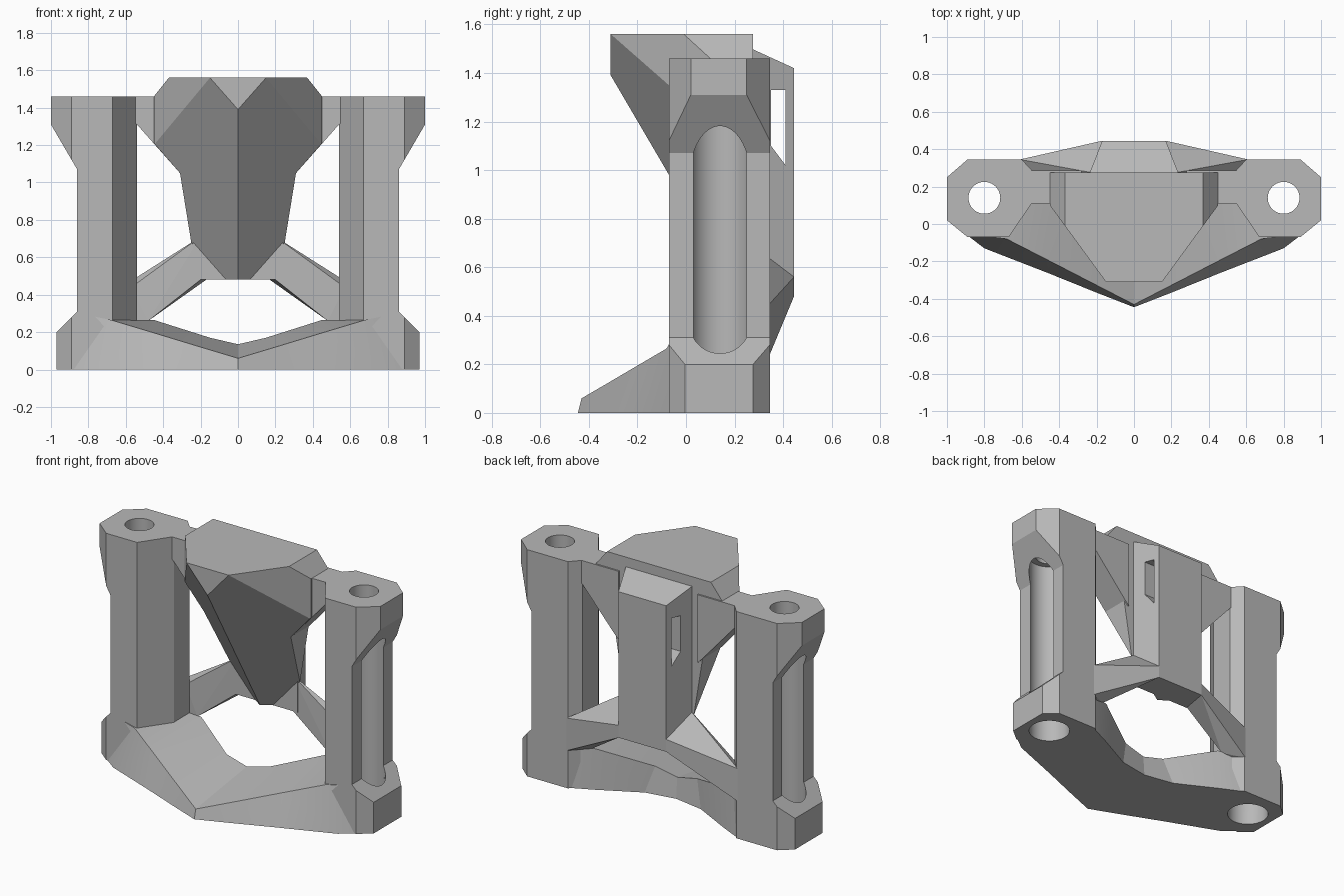
import bpy, bmesh
from mathutils import Vector

old = bpy.data.objects.get("Cube")
if old:
    bpy.data.objects.remove(old, do_unlink=True)

grey = bpy.data.materials.new("plain grey")
grey.use_nodes = True
colour = (0.48, 0.48, 0.48, 1)
grey.diffuse_color = colour
grey.node_tree.nodes["Principled BSDF"].inputs["Base Color"].default_value = colour


def finish(bm, name):
    bmesh.ops.recalc_face_normals(bm, faces=bm.faces)
    mesh = bpy.data.meshes.new(name)
    bm.to_mesh(mesh)
    bm.free()
    mesh.materials.append(grey)
    ob = bpy.data.objects.new(name, mesh)
    bpy.context.collection.objects.link(ob)
    return ob


def prism(points, axis, start, end):
    """Extrude a flat outline along an axis."""
    bm = bmesh.new()

    def place(p, d):
        co = list(p)
        co.insert(axis, d)
        return bm.verts.new(co)

    a = [place(p, start) for p in points]
    b = [place(p, end) for p in points]
    bm.faces.new(a)
    bm.faces.new(b[::-1])
    for i in range(len(a)):
        j = (i + 1) % len(a)
        bm.faces.new((a[i], b[i], b[j], a[j]))
    bmesh.ops.recalc_face_normals(bm, faces=bm.faces)
    return bm


def slice_off(bm, co, outward):
    """Remove everything on the outward side of a plane and cap the cut."""
    geom = bm.verts[:] + bm.edges[:] + bm.faces[:]
    bmesh.ops.bisect_plane(bm, geom=geom, plane_co=co, plane_no=outward, clear_outer=True)
    rim = [e for e in bm.edges if e.is_boundary]
    if rim:
        bmesh.ops.holes_fill(bm, edges=rim, sides=0)


def apply_modifiers(ob):
    bpy.context.view_layer.update()
    graph = bpy.context.evaluated_depsgraph_get()
    mesh = bpy.data.meshes.new_from_object(ob.evaluated_get(graph))
    ob.modifiers.clear()
    ob.data = mesh


def cut(ob, cutters):
    for c in cutters:
        c.hide_render = True
        mod = ob.modifiers.new("cut", 'BOOLEAN')
        mod.operation = 'DIFFERENCE'
        mod.solver = 'EXACT'
        mod.object = c
    apply_modifiers(ob)


def mirror(ob):
    mod = ob.modifiers.new("mirror", 'MIRROR')
    mod.use_mirror_merge = False
    apply_modifiers(ob)


def cylinder(name, radius, low, high):
    bm = bmesh.new()
    bmesh.ops.create_cone(bm, cap_ends=True, segments=64, radius1=radius,
                          radius2=radius, depth=high - low)
    bmesh.ops.translate(bm, verts=bm.verts, vec=(0.8, 0.14, (low + high) / 2))
    return finish(bm, name)


# Cutters: wide bore, narrow top hole, outer recess of the pillar
bore = cylinder("bore_cutter", 0.125, -0.1, 1.24)
top_hole = cylinder("top_hole_cutter", 0.085, 1.1, 1.6)
recess = finish(prism([(0.86, 0.31), (0.97, 0.2), (0.97, -0.1), (1.2, -0.1),
                       (1.2, 1.653), (0.86, 1.07)], 1, -0.6, 0.8), "recess_cutter")

# Side pillars
outline = [(0.54, 0.12), (0.67, -0.07), (0.89, -0.07), (1, 0.02),
           (1, 0.25), (0.89, 0.345), (0.6, 0.345), (0.54, 0.28)]
pillars = finish(prism(outline, 2, 0, 1.46), "side_pillars")
cut(pillars, [recess, bore, top_hole])
mirror(pillars)

# Base: sections from the middle outwards (front low, back low, back top, front top)
sections = [
    [(0, -0.445, 0), (0, 0.1, 0), (0, 0.09, 0.135), (0, -0.43, 0.06)],
    [(0.2, -0.367, 0), (0.2, 0.135, 0), (0.15, 0.1, 0.17), (0.2, -0.327, 0.12)],
    [(0.46, -0.262, 0), (0.46, 0.27, 0), (0.45, 0.27, 0.265), (0.46, -0.193, 0.199)],
    [(0.8, -0.13, 0), (0.62, 0.345, 0), (0.6, 0.3, 0.265), (0.68, -0.08, 0.265)],
    [(0.97, 0, 0), (0.9, 0.3, 0), (0.85, 0.3, 0.3), (0.85, -0.06, 0.3)],
]
bm = bmesh.new()
rings = [[bm.verts.new(p) for p in s] for s in sections]
for a, b in zip(rings, rings[1:]):
    for i in range(4):
        j = (i + 1) % 4
        bm.faces.new((a[i], a[j], b[j], b[i]))
bm.faces.new(rings[0])
bm.faces.new(rings[-1])
base = finish(bm, "base")
cut(base, [bore])
mirror(base)

# Keel planes under the central body and its steep upper cheeks
keel_point = Vector((0, -0.31, 1.39))


def keel(bm, side):
    slice_off(bm, keel_point, Vector((0.0697 * side, -0.105, -0.0615)))


half = [(0.25, 0.48), (0.25, 0.68), (0.31, 1.05), (0.45, 1.21), (0.45, 1.46), (0.37, 1.56)]
bm = prism(half + [(-x, z) for x, z in reversed(half)], 1, -0.31, 0.275)
for side in (1, -1):
    keel(bm, side)
    slice_off(bm, Vector((0.15 * side, -0.31, 1)), Vector((0.41 * side, -0.3, 0)))
finish(bm, "central_body")

# Bridges from the body to the pillars
bm = prism([(0.28, 1.02), (0.31, 1.05), (0.54, 1.31), (0.58, 1.34),
            (0.58, 1.46), (0.28, 1.46)], 1, 0.11, 0.285)
keel(bm, 1)
mirror(finish(bm, "bridges"))

# Rear spine with sloping top and a loop slot
bm = prism([(-0.24, 0.265), (0.24, 0.265), (0.17, 0.445), (-0.17, 0.445)], 2, 0.48, 1.6)
slice_off(bm, Vector((0, 0.27, 1.5)), Vector((0, 0.08, 0.175)))
spine = finish(bm, "rear_spine")
slot = finish(prism([(0.35, 1.33), (0.41, 1.33), (0.41, 1.02), (0.35, 1.1)], 0, -0.5, 0.5),
              "slot_cutter")
cut(spine, [slot])

# Diagonal braces from the spine foot to the pillars
bm = bmesh.new()
for p in [(0.2, 0.27, 0.71), (0.17, 0.445, 0.56), (0.17, 0.445, 0.48), (0.2, 0.27, 0.48),
          (0.57, 0.28, 0.44), (0.48, 0.27, 0.26), (0.57, 0.28, 0.24),
          (0.61, 0.345, 0.45), (0.61, 0.345, 0.24)]:
    bm.verts.new(p)
hull = bmesh.ops.convex_hull(bm, input=bm.verts[:])
loose = [g for g in hull["geom_interior"] if isinstance(g, bmesh.types.BMVert)]
bmesh.ops.delete(bm, geom=loose, context='VERTS')
mirror(finish(bm, "diagonal_braces"))

# Remove helpers and smooth the round bores
for helper in (bore, top_hole, recess, slot):
    bpy.data.objects.remove(helper, do_unlink=True)
for ob in (pillars, base):
    bpy.ops.object.select_all(action='DESELECT')
    ob.select_set(True)
    bpy.context.view_layer.objects.active = ob
    bpy.ops.object.shade_smooth_by_angle(angle=0.3)
